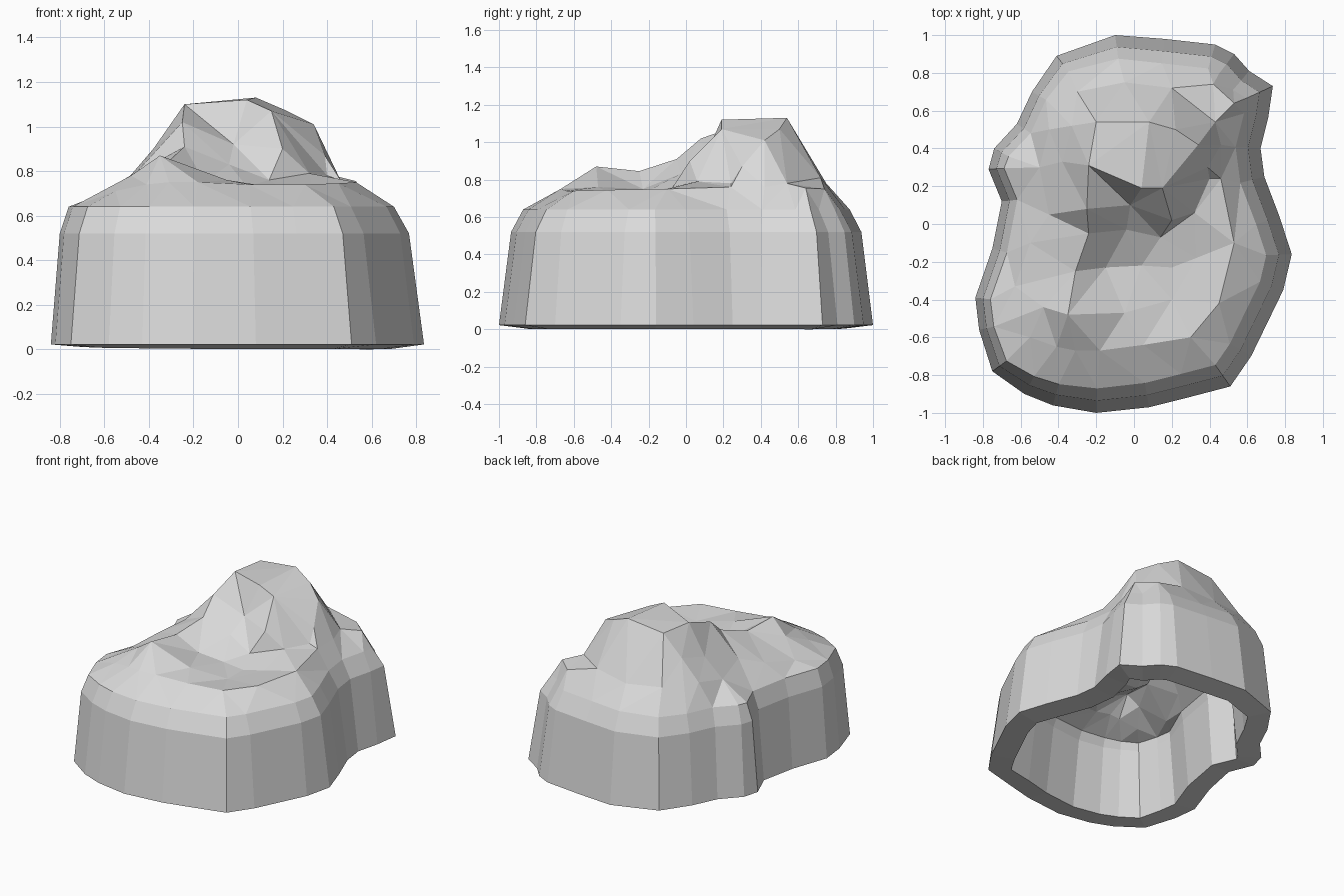
import bpy
import bmesh
from mathutils import Vector
from mathutils.geometry import delaunay_2d_cdt

cube = bpy.data.objects.get("Cube")
if cube:
    bpy.data.objects.remove(cube, do_unlink=True)

# Footprint of the rock, counterclockwise from the back
FOOTPRINT = [
    (-.1, 1), (-.41, .89), (-.54, .7), (-.62, .53), (-.74, .4), (-.77, .29),
    (-.7, .12), (-.75, -.13), (-.84, -.39), (-.82, -.56), (-.75, -.78),
    (-.58, -.9), (-.43, -.96), (-.2, -1), (.08, -.97), (.28, -.92),
    (.51, -.86), (.62, -.7), (.79, -.35), (.835, -.16), (.77, .04),
    (.69, .25), (.67, .4), (.71, .56), (.735, .73), (.61, .81),
    (.53, .9), (.43, .95), (.16, .98)]

# Crease lines on the rugged top
BASIN_LIP = [(-.18, -.67, .75), (.05, -.64, .74), (.3, -.6, .74), (.45, -.42, .745),
             (.53, -.1, .75), (.46, .24, .76), (.4, .24, .78)]
RIDGE = [(-.31, -.67, .75), (-.35, -.48, .87), (-.31, -.25, .845), (-.24, -.05, .91),
         (-.25, .08, 1.02), (-.24, .31, 1.1), (.04, .19, 1.12), (.15, .19, 1.07)]
CLIFF_FOOT = [(-.24, -.05, .91), (-.04, -.03, .83), (.14, -.07, .76),
              (.32, .06, .79), (.4, .24, .78)]
CREST = [(-.45, .5, .8), (-.33, .52, .95), (-.2, .54, 1.1), (.08, .54, 1.13),
         (.22, .5, 1.07), (.34, .42, 1.01), (.39, .3, .87), (.4, .24, .78)]
CREVICE = [(-.63, -.33, .69), (-.48, -.44, .78), (-.41, -.65, .74)]

# Loose points on the cliff, the slopes and the basin floor
CLIFF = [(-.02, .1, .92), (.2, .02, .9)]
SLOPES = [(-.3, .7, .8), (-.05, .75, .78), (.2, .72, .81), (.42, .74, .75),
          (.53, .64, .755), (.43, .54, .78), (.46, .42, .76), (-.5, .3, .76),
          (-.38, .33, .9), (-.45, .05, .8), (-.55, -.1, .74), (-.55, -.6, .71)]
FLOOR = [(-.05, -.47, .76), (.2, -.4, .72), (-.15, -.23, .75),
         (.04, -.22, .73), (.2, -.23, .72), (.33, -.18, .73)]


def inset(outline, distance):
    """Move the outline inwards, less on the steeper -x side."""
    result = []
    for i, point in enumerate(outline):
        here = Vector(point)
        before = (here - Vector(outline[i - 1])).normalized()
        after = (Vector(outline[(i + 1) % len(outline)]) - here).normalized()
        along = (before + after).normalized()
        inward = Vector((-along.y, along.x))
        miter = 1 / max(.7, along.dot(after))
        amount = distance * (1 - .4 * max(0, inward.x))
        result.append(here + inward * amount * miter)
    return result


def bridge(bm, lower, upper):
    """Join two rings with a band of quads."""
    for i in range(len(lower)):
        j = (i + 1) % len(lower)
        bm.faces.new((lower[i], lower[j], upper[j], upper[i]))


def add_top(bm, ring):
    """Triangulate the top between the shoulder ring and the crease lines."""
    points = [v.co.copy() for v in ring]
    creases = []
    for line in (BASIN_LIP, RIDGE, CLIFF_FOOT, CREST, CREVICE):
        start = len(points)
        points += [Vector(p) for p in line]
        creases += [(k, k + 1) for k in range(start, len(points) - 1)]
    points += [Vector(p) for p in CLIFF + SLOPES + FLOOR]
    flat, _, faces, origins, _, _ = delaunay_2d_cdt(
        [p.xy for p in points], creases, [list(range(len(ring)))], 1, .0001)
    verts = []
    for position, origin in zip(flat, origins):
        if origin and min(origin) < len(ring):
            verts.append(ring[min(origin)])
            continue
        if origin:
            height = points[origin[0]].z
        else:
            height = min(points, key=lambda p: (p.xy - position).length).z
        verts.append(bm.verts.new((position.x, position.y, height)))
    for face in faces:
        bm.faces.new([verts[k] for k in face])


# Outer surface: leaning wall, shoulder and rugged top
bm = bmesh.new()
rings = []
for distance, height in ((0, .022), (.065, .52), (.13, .64)):
    rings.append([bm.verts.new((p.x, p.y, height)) for p in inset(FOOTPRINT, distance)])
bridge(bm, rings[0], rings[1])
bridge(bm, rings[1], rings[2])
add_top(bm, rings[2])
mesh = bpy.data.meshes.new("hollow_rock")
bm.to_mesh(mesh)
bm.free()
rock = bpy.data.objects.new("hollow_rock", mesh)
bpy.context.collection.objects.link(rock)

# Thick wall around the hollow, open at the base
wall = rock.modifiers.new("thick_wall", 'SOLIDIFY')
wall.thickness = .155
wall.offset = -1

# Plain stone colour
stone = bpy.data.materials.new("light_grey_stone")
stone.use_nodes = True
colour = (.7, .7, .7, 1)
stone.diffuse_color = colour
shader = next(n for n in stone.node_tree.nodes if n.type == 'BSDF_PRINCIPLED')
shader.inputs["Base Color"].default_value = colour
mesh.materials.append(stone)
